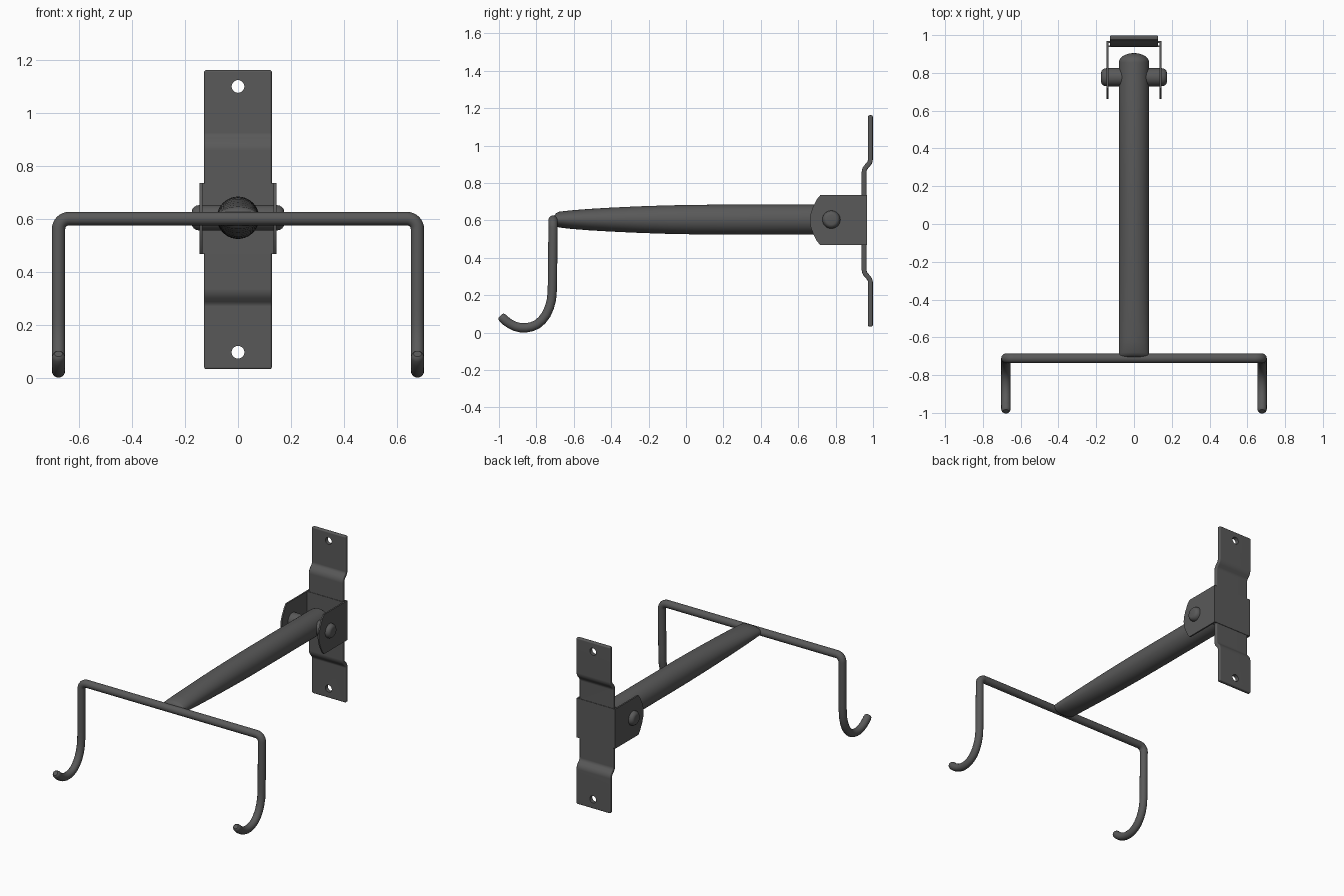
import bpy, bmesh, math
from mathutils import Matrix, Vector

if "Cube" in bpy.data.objects:
    bpy.data.objects.remove(bpy.data.objects["Cube"])

ZC = 0.604  # height of arm axis
metal = bpy.data.materials.new("dark_metal")
metal.diffuse_color = (0.1, 0.1, 0.1, 1)
metal.use_nodes = True
metal.node_tree.nodes["Principled BSDF"].inputs["Base Color"].default_value = metal.diffuse_color


def finish(ob, angle=35):
    """Apply modifiers / convert to mesh, shade smooth with sharp edges, colour."""
    bpy.ops.object.select_all(action='DESELECT')
    ob.select_set(True)
    bpy.context.view_layer.objects.active = ob
    bpy.ops.object.convert(target='MESH')
    bpy.ops.object.shade_smooth_by_angle(angle=math.radians(angle))
    ob.data.materials.clear()
    ob.data.materials.append(metal)
    return ob


def mesh_object(name, bm):
    bmesh.ops.recalc_face_normals(bm, faces=bm.faces[:])
    me = bpy.data.meshes.new(name)
    bm.to_mesh(me)
    bm.free()
    ob = bpy.data.objects.new(name, me)
    bpy.context.collection.objects.link(ob)
    return ob


def prism(bm, pts, direction):
    """Extrude a closed outline along a vector."""
    f = bm.faces.new([bm.verts.new(p) for p in pts])
    r = bmesh.ops.extrude_face_region(bm, geom=[f])
    vs = [v for v in r['geom'] if isinstance(v, bmesh.types.BMVert)]
    bmesh.ops.translate(bm, verts=vs, vec=Vector(direction))


def loft(name, rings):
    """Skin a list of equal point rings and cap both ends."""
    bm = bmesh.new()
    loops = [[bm.verts.new(p) for p in r] for r in rings]
    n = len(loops[0])
    for a, b in zip(loops, loops[1:]):
        for i in range(n):
            j = (i + 1) % n
            bm.faces.new((a[i], a[j], b[j], b[i]))
    bm.faces.new(loops[0])
    bm.faces.new(loops[-1])
    return mesh_object(name, bm)


def add_bevel(ob, width, segments=3):
    m = ob.modifiers.new("bevel", 'BEVEL')
    m.width, m.segments = width, segments
    m.limit_method, m.angle_limit = 'ANGLE', math.radians(50)


# wall plate: joggled strip, symmetric about its middle
ZM, T, W = 0.597, 0.013, 0.128
half = [(0.986, 1.162), (0.986, 0.925), (0.983, 0.910), (0.975, 0.899),
        (0.963, 0.886), (0.955, 0.874), (0.952, 0.858)]
line = half + [(y, 2 * ZM - z) for y, z in reversed(half)]
front, back = [], []
for i, (y, z) in enumerate(line):
    a, b = Vector(line[max(i - 1, 0)]), Vector(line[min(i + 1, len(line) - 1)])
    d = (b - a).normalized()
    nrm = Vector((-d.y, d.x)) * T
    front.append((-W, y + nrm.x, z + nrm.y))
    back.append((-W, y - nrm.x, z - nrm.y))
bm = bmesh.new()
prism(bm, front + back[::-1], (2 * W, 0, 0))
plate = mesh_object("wall_plate", bm)
add_bevel(plate, 0.008)

# screw holes
bm = bmesh.new()
for z in (1.10, 0.096):
    bmesh.ops.create_cone(bm, cap_ends=True, segments=32, radius1=0.024, radius2=0.024, depth=0.2,
                          matrix=Matrix.Translation((0, 0.985, z)) @ Matrix.Rotation(math.pi / 2, 4, 'X'))
cutter = mesh_object("hole_cutter", bm)
cutter.hide_render = True
m = plate.modifiers.new("holes", 'BOOLEAN')
m.operation, m.object, m.solver = 'DIFFERENCE', cutter, 'EXACT'
finish(plate)
plate.modifiers.new("even_shading", 'WEIGHTED_NORMAL').keep_sharp = True
bpy.data.objects.remove(cutter)

# pivot bracket: two ears with angled, rounded noses
B0, B1 = 0.467, 0.735
ear = [(0.967, B1), (0.718, B1), (0.700, 0.713), (0.678, 0.669), (0.666, 0.635), (0.662, 0.602),
       (0.666, 0.568), (0.678, 0.533), (0.700, 0.489), (0.718, B0), (0.967, B0)]
for side, name in ((-1, "left_ear"), (1, "right_ear")):
    bm = bmesh.new()
    prism(bm, [(side * 0.145, y, z) for y, z in ear], (-side * 0.010, 0, 0))
    finish(mesh_object("bracket_" + name, bm), 20)

# bracket web behind the plate and pad in front of it
for name, hw, y0, y1 in (("bracket_web", 0.145, 0.957, 0.968), ("bracket_pad", 0.136, 0.936, 0.945)):
    bm = bmesh.new()
    prism(bm, [(-hw, y0, B0), (hw, y0, B0), (hw, y0, B1), (-hw, y0, B1)], (0, y1 - y0, 0))
    finish(mesh_object(name, bm))

# pivot pin with rounded heads
N = 40
prof = [(0.174, 0.026), (0.172, 0.034), (0.166, 0.041), (0.157, 0.046), (0.145, 0.048)]
prof = [(-x, r) for x, r in prof] + prof[::-1]
finish(loft("pivot_pin", [[(x, 0.777 + r * math.cos(2 * math.pi * i / N), ZC + r * math.sin(2 * math.pi * i / N))
                           for i in range(N)] for x, r in prof]), 50)

# arm tube: flattened toward the front, domed at the wall end (y, half width, half height)
R = 0.08
sect = [(-0.705, 0.078, 0.020), (-0.695, R, 0.034), (-0.68, R, 0.042), (-0.62, R, 0.049), (-0.52, R, 0.057),
        (-0.4, R, 0.064), (-0.25, R, 0.071), (-0.1, R, 0.076), (0.05, R, 0.079), (0.2, R, R), (0.855, R, R)]
for k in range(1, 7):
    a = k / 6 * math.radians(86)
    sect.append((0.855 + 0.05 * math.sin(a), R * math.cos(a), R * math.cos(a)))
finish(loft("arm_tube", [[(w * math.cos(2 * math.pi * i / N), y, ZC + h * math.sin(2 * math.pi * i / N))
                          for i in range(N)] for y, w, h in sect]), 50)

# hook rod: crossbar, two drops and forward-curling hooks as one bent rod with rounded tips
X, Y, Z, BR = 0.678, -0.711, 0.601, 0.04
tip = [(-0.992, 0.090, 0.6), (-0.988, 0.086, 0.85)]
hook = [(-0.980, 0.078), (-0.963, 0.062), (-0.940, 0.046), (-0.913, 0.033), (-0.885, 0.026),
        (-0.855, 0.0255), (-0.825, 0.031), (-0.796, 0.044), (-0.770, 0.066), (-0.747, 0.097),
        (-0.730, 0.135), (-0.719, 0.178), (-0.715, 0.225), (-0.714, 0.28)]
side = [(X, y, z, r) for y, z, r in tip] + [(X, y, z, 1) for y, z in hook]
for k in range(9):
    a = k / 8 * math.pi / 2
    side.append((X - BR + BR * math.cos(a), Y, Z - BR + BR * math.sin(a), 1))
path = side + [(-x, y, z, r) for x, y, z, r in reversed(side)]
cu = bpy.data.curves.new("hook_rod", 'CURVE')
cu.dimensions = '3D'
cu.bevel_depth, cu.bevel_resolution, cu.use_fill_caps = 0.0253, 5, True
sp = cu.splines.new('POLY')
sp.points.add(len(path) - 1)
for p, (x, y, z, r) in zip(sp.points, path):
    p.co, p.radius = (x, y, z, 1), r
rod = bpy.data.objects.new("hook_rod", cu)
bpy.context.collection.objects.link(rod)
finish(rod, 50)
